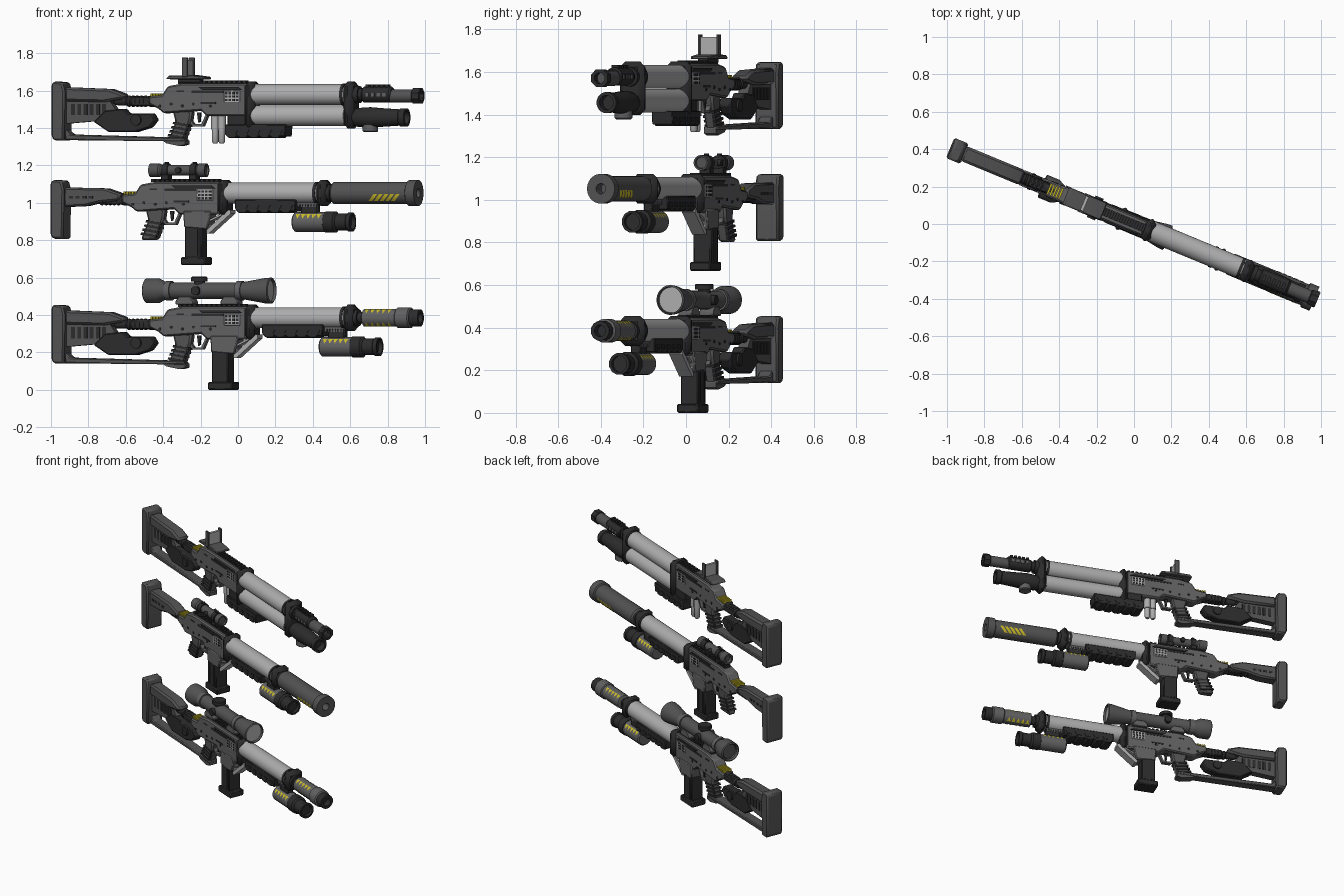
import bpy, bmesh, math
from mathutils import Matrix, Vector

if "Cube" in bpy.data.objects:
    bpy.data.objects.remove(bpy.data.objects["Cube"])

ANG = math.radians(22.5)
C = math.cos(ANG)
ROT = Matrix.Rotation(-ANG, 4, 'Z')
G = {}                                     # current rifle: label and offset

def mat(name, r, g, b):
    m = bpy.data.materials.new(name)
    m.diffuse_color = (r, g, b, 1)
    m.use_nodes = True
    m.node_tree.nodes["Principled BSDF"].inputs["Base Color"].default_value = m.diffuse_color
    return m

DARK = mat("dark", .025, .025, .025)
MID = mat("mid_grey", .085, .085, .085)
STEEL = mat("steel", .12, .12, .12)
LIGHT = mat("light_grey", .42, .42, .42)
YELLOW = mat("yellow", .6, .5, .02)

def X(x):                                  # front-view x to distance along the rifle
    return (x + .018) / C

def finish(name, bm, m, bevel=0):
    bmesh.ops.recalc_face_normals(bm, faces=bm.faces)
    me = bpy.data.meshes.new(name)
    bm.to_mesh(me)
    bm.free()
    me.materials.append(m)
    o = bpy.data.objects.new(G['label'] + "_" + name, me)
    bpy.context.collection.objects.link(o)
    o.matrix_world = ROT @ Matrix.Translation((G['dx'] / C, 0, G['dz']))
    if bevel:
        b = o.modifiers.new("bevel", 'BEVEL')
        b.width, b.segments, b.limit_method = bevel, 1, 'ANGLE'
    return o

def plates(name, profiles, w, m, v=0, bevel=0):      # side profiles extruded across the rifle
    bm = bmesh.new()
    for pts in profiles:
        a = [bm.verts.new((X(x), v - w / 2, z)) for x, z in pts]
        b = [bm.verts.new((X(x), v + w / 2, z)) for x, z in pts]
        bm.faces.new(a)
        bm.faces.new(b[::-1])
        for i in range(len(a)):
            j = (i + 1) % len(a)
            bm.faces.new((a[i], b[i], b[j], a[j]))
    return finish(name, bm, m, bevel)

def rect(x0, x1, z0, z1):
    return [(x0, z0), (x1, z0), (x1, z1), (x0, z1)]

def box(name, x0, x1, z0, z1, w, m, v=0, bevel=.006):
    return plates(name, [rect(x0, x1, z0, z1)], w, m, v, bevel)

def lathe(name, prof, z, m, axis='x', cx=0, v=0, n=24):   # turned part: (position, radius)
    bm = bmesh.new()
    rings = []
    for t, r in prof:
        ring = []
        for i in range(n):
            a = 2 * math.pi * (i + .5) / n
            p, q = r * math.cos(a), r * math.sin(a)
            co = {'x': (X(t), v + p, z + q), 'z': (X(cx) + p, v + q, t),
                  'v': (X(cx) + p, t, z + q)}[axis]
            ring.append(bm.verts.new(co))
        rings.append(ring)
    for a, b in zip(rings, rings[1:]):
        for i in range(n):
            bm.faces.new((a[i], a[(i + 1) % n], b[(i + 1) % n], b[i]))
    bm.faces.new(rings[0])
    bm.faces.new(rings[-1])
    return finish(name, bm, m)

def bore(x, r, k=.6, d=.04):               # recessed end of a tube
    return [(x, r), (x, r * k), (x - d, r * k)]

def markings(name, z, r, quads):           # painted patches on a tube, both sides
    bm = bmesh.new()
    for s in (-1, 1):
        for x0, x1, a0, x2, x3, a1 in quads:
            prev = None
            for i in range(5):
                f = i / 4
                a = math.radians(a0 + (a1 - a0) * f)
                y, h = s * (r + .002) * math.cos(a), z + (r + .002) * math.sin(a)
                cur = [bm.verts.new((X(p + (q - p) * f), y, h)) for p, q in ((x0, x2), (x1, x3))]
                if prev:
                    bm.faces.new((prev[0], prev[1], cur[1], cur[0]))
                prev = cur
    finish(name, bm, YELLOW)

def teeth(x0, x1, n, z0, z1, duty=.6):
    p = (x1 - x0) / n
    return [rect(x0 + i * p, x0 + (i + duty) * p, z0, z1) for i in range(n)]

def butt(x):
    plates("butt_pad", [[(x, .16), (x + .015, .14), (x + .068, .14), (x + .072, .40),
                         (x + .06, .45), (x + .01, .455), (x, .44)]], .117, MID, bevel=.01)

def long_stock():
    butt(-.996)
    plates("cheek_rest", [[(-.93, .425), (-.69, .415), (-.61, .385), (-.62, .362),
                           (-.72, .345), (-.93, .35)]], .085, MID, bevel=.012)
    plates("stock_web", [[(-.93, .36), (-.70, .36), (-.66, .30), (-.70, .25), (-.93, .23)]], .05, MID)
    plates("stock_slots", teeth(-.90, -.70, 6, .275, .335), .056, DARK)
    plates("stock_mechanism", [[(-.78, .24), (-.72, .30), (-.62, .31), (-.60, .285), (-.47, .285),
                                (-.45, .25), (-.48, .21), (-.56, .185), (-.70, .185)]], .06, DARK, bevel=.006)
    lathe("mechanism_hub", [(-.04, .03), (.04, .03)], .25, DARK, 'v', -.55, n=12)
    plates("lower_bar", [[(-.93, .20), (-.90, .172), (-.30, .155), (-.29, .135), (-.93, .142)]],
           .07, MID, bevel=.006)
    plates("bar_foot", [[(-.41, .14), (-.29, .14), (-.29, .118), (-.32, .11), (-.39, .125)]], .06, MID)

def short_stock():
    butt(-.856)
    plates("stock_arm", [[(-.79, .415), (-.57, .41), (-.485, .38), (-.50, .345), (-.60, .335),
                          (-.68, .315), (-.79, .31)]], .08, MID, bevel=.01)
    plates("arm_slots", teeth(-.76, -.62, 4, .355, .37), .084, DARK)

def action(deep):
    # receiver body and side details
    plates("receiver", [[(-.48, .375), (-.41, .382), (-.38, .43), (-.30, .445), (.04, .445), (.04, .27),
                         (-.17, .27), (-.20, .30), (-.40, .285), (-.43, .31), (-.48, .335)]], .085, STEEL, bevel=.008)
    plates("side_strips", [rect(-.25, -.08, .395, .408), rect(-.33, -.29, .40, .408),
                           rect(-.20, -.12, .335, .345)], .09, DARK)
    for i, x in enumerate((-.42, -.36, -.30, -.24, -.15)):
        lathe("pin_%d" % i, [(-.046, .008), (.046, .008)], .325 + .01 * (i % 2), DARK, 'v', x, n=8)
    box("vent_panel", -.075, .01, .345, .405, .092, LIGHT, bevel=.002)
    plates("vent_holes", [q for z in (.351, .369, .387) for q in teeth(-.07, .008, 4, z, z + .012, .7)], .095, DARK)
    plates("charging_slide", [[(-.21, .425), (0, .425), (.02, .41), (-.19, .41)]], .1, DARK)
    plates("top_rail", [rect(-.33, .04, .443, .45)] + teeth(-.33, .04, 14, .448, .46), .045, DARK)
    plates("warning_slats", teeth(-.475, -.40, 5, .375, .392, .65), .06, YELLOW)
    # rear spring rod
    ribs = [(x, r) for i in range(5) for x, r in ((-.60 + i * .022, .032), (-.589 + i * .022, .026))]
    lathe("spring_rod", [(-.73, .01), (-.67, .012), (-.67, .022), (-.61, .024)] + ribs
          + [(-.48, .032), (-.44, .03)], .35, DARK, n=12)
    box("rod_housing", -.58, -.46, .325, .375, .055, DARK)
    # grip and trigger
    plates("grip", [[(-.36, .30), (-.255, .30), (-.262, .25), (-.30, .135), (-.385, .135), (-.345, .24)]],
           .055, MID, bevel=.01)
    plates("grip_ribs", [[(-.352 - i * .009, .24 - i * .022), (-.27 - i * .009, .225 - i * .022),
                          (-.273 - i * .009, .213 - i * .022), (-.356 - i * .009, .228 - i * .022)]
                         for i in range(4)], .062, DARK)
    plates("trigger_guard", [[(-.275, .24), (-.255, .215), (-.20, .215), (-.175, .275), (-.187, .275),
                              (-.208, .227), (-.25, .227), (-.265, .25)]], .03, STEEL)
    plates("trigger", [[(-.235, .29), (-.215, .29), (-.22, .24), (-.228, .235)]], .015, DARK)
    # collars and barrel
    low = .20 if deep else .27
    box("rear_collar", .035, .085, low, .455, .125, DARK, bevel=.022)
    box("front_collar", .56, .615, .205 if deep else .315, .455, .125, DARK, bevel=.025)
    lathe("collar_ring", [(.545, .05), (.545, .06), (.56, .06), (.56, .05)], .385, DARK)
    for i, z in enumerate((.385, .272)[:2 if deep else 1]):
        lathe("barrel_%d" % i, [(.06, .056), (.565, .056)], z, LIGHT, n=32)

def handguard(dx, dz):
    n, p = 5, .06
    pts = [(.13, .35), (.13, .30), (.145, .283)]
    for i in range(n):
        x = .15 + i * p * .96
        pts += [(x + .005, .278), (x + .038, .278), (x + .046, .29)]
    pts += [(.45, .285), (.455, .35)]
    plates("handguard", [[(x + dx, z + dz) for x, z in pts]], .105, DARK, bevel=.004)
    plates("handguard_grooves", [[(x + dx, z + dz) for x, z in
                                  [(a, .30), (a + .03, .30), (a + .04, .32), (a + .01, .32)]]
                                 for a in (.16, .22, .28, .34, .40)], .112, DARK)

def magazine_and_light():
    box("magazine", -.142, -.054, .03, .28, .09, DARK)
    plates("magazine_ribs", [rect(-.125, -.115, .05, .19), rect(-.08, -.07, .05, .19)], .096, DARK)
    box("magazine_base", -.16, -.03, 0, .042, .105, DARK)
    plates("magazine_well", [[(-.15, .29), (.0, .29), (-.02, .19), (-.145, .20)]], .095, STEEL, bevel=.006)
    plates("well_brace", [[(-.03, .17), (-.015, .17), (.10, .275), (.10, .295), (.085, .295), (-.015, .20),
                           (-.015, .29), (-.03, .29)], [(-.02, .23), (.05, .265), (.05, .275), (-.02, .24)]],
           .065, LIGHT)
    handguard(0, 0)
    plates("lower_rail", [rect(.44, .56, .325, .335)] + teeth(.44, .56, 8, .31, .327), .05, STEEL)
    box("light_mount", .47, .56, .27, .325, .045, DARK)
    lathe("lamp_body", [(.43, .045), (.437, .053), (.60, .053), (.60, .045)], .23, STEEL)
    lathe("lamp_head", [(.595, .05), (.60, .058), (.65, .058), (.66, .046), (.715, .046), (.72, .052)]
          + bore(.74, .052, .75, .02), .23, DARK, n=12)
    markings("lamp_warning", .23, .053, [(x, x + .026, 50, x + .013, x + .013, 18)
                                         for x in (.45, .478, .506, .534, .562)])

# ---- bottom rifle: long stock, big scope, banded muzzle
G.update(label="scoped_rifle", dx=0, dz=0)
long_stock(); action(False); magazine_and_light()
lathe("neck", [(.61, .045), (.63, .045), (.63, .03), (.67, .03)], .385, DARK)
lathe("muzzle_body", [(.655, .038), (.66, .048), (.84, .048)], .385, STEEL)
lathe("muzzle_ring", [(.835, .05), (.84, .056), (.905, .056), (.91, .048)], .385, STEEL)
lathe("muzzle_tip", [(.905, .042), (.91, .047)] + bore(.958, .047), .385, DARK, n=12)
markings("muzzle_warning", .385, .048, [(x, x + .026, s * 65, x + .013, x + .013, s * 28)
                                        for s in (-1, 1) for x in (.67, .70, .73, .76, .79)])
lathe("scope_tube", [(-.488, .05), (-.50, .05), (-.51, .058), (-.505, .066), (-.44, .066), (-.40, .044),
                     (0, .044), (.13, .068), (.16, .07), (.165, .062), (.145, .06)], .53, MID, n=32)
lathe("scope_lens", [(.14, .06), (.15, .06)], .53, LIGHT)
for i, x in enumerate((-.40, -.02)):
    lathe("scope_ring_%d" % i, [(x, .044), (x, .052), (x + .03, .052), (x + .03, .044)], .53, STEEL)
for i, x in enumerate((-.33, -.09)):
    plates("scope_mount_%d" % i, [[(x - .01, .455), (x + .085, .455), (x + .085, .475), (x + .065, .50),
                                  (x + .01, .50), (x - .01, .475)]], .07, STEEL, bevel=.004)
lathe("scope_turret", [(.55, .03), (.58, .03), (.58, .045), (.60, .045), (.605, .04)], 0, DARK, 'z', -.225, n=16)
lathe("scope_side_knob", [(-.062, .024), (.062, .024)], .53, DARK, 'v', -.225, n=16)

# ---- middle rifle: short stock, small scope, suppressor
G.update(label="suppressed_rifle", dx=-.145, dz=.667)
short_stock(); action(False); magazine_and_light()
lathe("neck", [(.61, .045), (.63, .045), (.63, .035), (.655, .035)], .385, DARK)
lathe("suppressor", [(.635, .052), (.645, .06), (1.04, .06), (1.045, .07)] + bore(1.092, .07, .35, .06), .385, MID, n=32)
markings("stripes", .385, .06, [(x, x + .02, -45, x + .035, x + .055, -5)
                                for x in (.84, .87, .90, .93, .96)])
lathe("scope_tube", [(-.32, .022), (-.34, .024), (-.34, .036), (-.29, .036), (-.28, .028), (-.09, .028),
                     (-.08, .036), (-.04, .036), (-.04, .028), (-.05, .026)], .507, MID)
for i, x in enumerate((-.27, -.12)):
    lathe("scope_ring_%d" % i, [(x, .028), (x, .036), (x + .03, .036), (x + .03, .028)], .507, DARK)
    box("scope_mount_%d" % i, x - .005, x + .035, .455, .485, .055, DARK, bevel=.003)
    lathe("scope_screw_%d" % i, [(.53, .012), (.55, .012)], 0, DARK, 'z', x + .015, n=10)
lathe("scope_side_knob", [(-.045, .016), (.045, .016)], .507, DARK, 'v', -.18, n=12)

# ---- top rifle: long stock, twin barrels, open sight
G.update(label="twin_barrel_rifle", dx=0, dz=1.193)
long_stock(); action(True)
box("lower_receiver", -.06, .045, .21, .28, .085, DARK)
handguard(-.2, -.125)
for i, x in enumerate((-.14, -.105)):
    lathe("shell_%d" % i, [(.125, .012), (.135, .018), (.20, .018), (.20, .022), (.28, .022)], 0, LIGHT, 'z', x, n=12)
lathe("upper_neck", [(.61, .046), (.635, .046), (.635, .034), (.67, .034)], .385, DARK)
lathe("upper_shroud", [(.655, .04), (.66, .044), (.80, .044), (.81, .036)], .385, DARK, n=12)
plates("shroud_vents", teeth(.68, .80, 4, .375, .395, .6), .092, STEEL)
plates("shroud_ribs", teeth(.67, .80, 5, .42, .44, .6), .035, DARK)
lathe("upper_barrel_end", [(.80, .036), (.93, .036)], .378, MID)
lathe("upper_tip", [(.92, .04), (.925, .045)] + bore(.963, .045), .378, DARK, n=8)
lathe("lower_shroud", [(.60, .045), (.63, .052), (.69, .056), (.76, .05), (.85, .044), (.855, .05)]
      + bore(.885, .05, .7), .263, DARK, n=16)
lathe("gas_plug", [(.185, .035), (.19, .042), (.225, .042), (.23, .03)], 0, STEEL, 'z', .69, n=16)
plates("sight_base", [[(-.385, .47), (-.36, .467), (-.18, .467), (-.18, .48), (-.25, .49), (-.37, .487)]],
       .10, MID, bevel=.004)
box("sight_riser", -.33, -.21, .45, .47, .05, DARK, bevel=.002)
box("sight_pane", -.29, -.275, .485, .57, .09, LIGHT, bevel=0)
for s in (-1, 1):
    box("sight_post_" + ("left" if s < 0 else "right"), -.298, -.268, .48, .583, .012, MID, v=s * .047, bevel=.002)

# smooth shading on turned parts, sharp edges kept
bpy.ops.object.select_all(action='DESELECT')
for o in bpy.context.scene.objects:
    o.select_set(True)
    bpy.context.view_layer.objects.active = o
bpy.ops.object.shade_smooth_by_angle(angle=math.radians(32))
